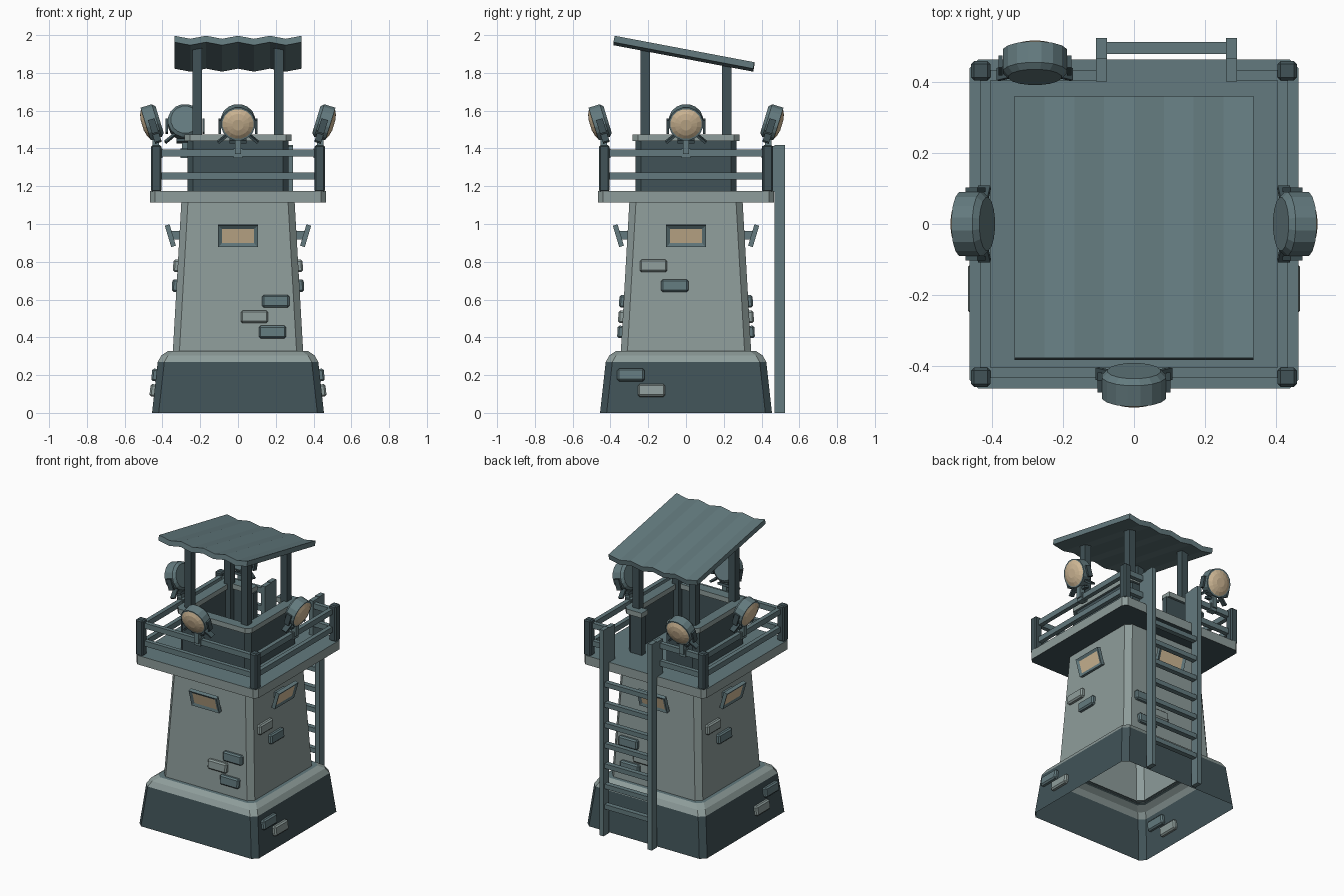
import bpy, bmesh, math
from mathutils import Matrix, Vector

if "Cube" in bpy.data.objects:
    bpy.data.objects.remove(bpy.data.objects["Cube"])

def material(name, rgb):
    m = bpy.data.materials.new(name)
    m.diffuse_color = (*rgb, 1)
    m.use_nodes = True
    m.node_tree.nodes["Principled BSDF"].inputs["Base Color"].default_value = m.diffuse_color
    return m

LIGHT = material("light_stone", (0.27, 0.335, 0.325))
BLUE = material("blue_grey_metal", (0.125, 0.195, 0.21))
DARK = material("dark_slate", (0.052, 0.085, 0.095))
TAN = material("warm_glass", (0.64, 0.49, 0.31))
I = Matrix()

def rot(axis, a):
    return Matrix.Rotation(a, 4, axis)

def move(x, y, z):
    return Matrix.Translation((x, y, z))

def finish(name, bm, mats, M=I):
    bm.transform(M)
    me = bpy.data.meshes.new(name)
    bm.to_mesh(me)
    bm.free()
    for m in mats:
        me.materials.append(m)
    ob = bpy.data.objects.new(name, me)
    bpy.context.collection.objects.link(ob)
    return ob

def box(name, lo, hi, mat, M=I, bevel=0.0):
    bm = bmesh.new()
    size = [b - a for a, b in zip(lo, hi)]
    mid = [(a + b) / 2 for a, b in zip(lo, hi)]
    bmesh.ops.create_cube(bm, size=1, matrix=move(*mid) @ Matrix.Diagonal((*size, 1)))
    if bevel:
        bmesh.ops.bevel(bm, geom=bm.edges[:], offset=bevel, segments=1, affect='EDGES')
    return finish(name, bm, [mat], M)

def octo(h, c):
    # square outline with cut corners
    k = h - c
    return [(-k, -h), (k, -h), (h, -k), (h, k), (k, h), (-k, h), (-h, k), (-h, -k)]

def shell(name, profile, c, mats, rule):
    # open stack of cut-corner squares
    bm = bmesh.new()
    rings = [[bm.verts.new((x, y, z)) for x, y in octo(h, c)] for h, z in profile]
    for i in range(len(rings) - 1):
        a, b = rings[i], rings[i + 1]
        for j in range(8):
            k = (j + 1) % 8
            bm.faces.new((a[j], a[k], b[k], b[j])).material_index = rule(i)
    return finish(name, bm, mats)

def prism(name, pts, z0, z1, mats):
    # materials: side, top, bottom
    bm = bmesh.new()
    f = bm.faces.new([bm.verts.new((x, y, z0)) for x, y in pts])
    ex = bmesh.ops.extrude_face_region(bm, geom=[f])["geom"]
    bmesh.ops.translate(bm, vec=(0, 0, z1 - z0), verts=[v for v in ex if isinstance(v, bmesh.types.BMVert)])
    bmesh.ops.recalc_face_normals(bm, faces=bm.faces[:])
    for f in bm.faces:
        f.normal_update()
        f.material_index = 1 if f.normal.z > .5 else 2 if f.normal.z < -.5 else 0
    return finish(name, bm, mats)

# base and tapered tower, open underneath
shell("base", [(.455, 0), (.425, .27), (.405, .305), (.37, .328), (.33, .328)], .035,
      [DARK, LIGHT, BLUE], lambda i: (0, 1, 1, 2)[i])
shell("tower", [(.345, .325), (.30, 1.115)], .035, [LIGHT], lambda i: 0)

# platform
prism("platform", octo(.465, .025), 1.113, 1.175, [LIGHT, BLUE, DARK])

# cabin parapet and cap, open at the back
def parapet_outline(h, t, c, x0, x1):
    k, n, m = h - c, h - t, h - t - c * .6
    return [(x0, h), (-k, h), (-h, k), (-h, -k), (-k, -h), (k, -h), (h, -k), (h, k), (k, h), (x1, h),
            (x1, n), (m, n), (n, m), (n, -m), (m, -n), (-m, -n), (-n, -m), (-n, m), (-m, n), (x0, n)]
prism("cabin_wall", parapet_outline(.267, .04, .03, -.04, .15), 1.175, 1.442, [DARK, DARK, DARK])
prism("cabin_cap", parapet_outline(.283, .07, .03, -.05, .14), 1.44, 1.474, [LIGHT, BLUE, BLUE])

# roof posts
for sx in (-1, 1):
    for sy, top in ((-1, 1.945), (1, 1.865)):
        x, y = sx * .215, sy * .215
        box("roof_post", (x - .025, y - .025, 1.175), (x + .025, y + .025, top), DARK)

# corrugated sloping roof
bm = bmesh.new()
slope = .14 / .74
def roof_point(i, y, low):
    wave = .007 if i % 2 == 0 else -.009
    return (-.337 + i * .674 / 8, y - low * .006, 1.918 - slope * y + wave - low * .034)
grid = [[[bm.verts.new(roof_point(i, y, low)) for i in range(9)] for y in (-.378, .362)] for low in (0, 1)]
for i in range(8):
    (a, b), (c, d) = grid
    bm.faces.new((a[i], a[i + 1], b[i + 1], b[i]))
    bm.faces.new((c[i], d[i], d[i + 1], c[i + 1]))
    bm.faces.new((a[i], c[i], c[i + 1], a[i + 1]))
    bm.faces.new((b[i], b[i + 1], d[i + 1], d[i]))
for i in (0, 8):
    bm.faces.new((a[i], b[i], d[i], c[i]))
bmesh.ops.recalc_face_normals(bm, faces=bm.faces[:])
finish("roof", bm, [BLUE])

# railing corner posts and rails
for sx in (-1, 1):
    for sy in (-1, 1):
        x, y = sx * .433, sy * .433
        box("railing_post", (x - .027, y - .027, 1.17), (x + .027, y + .027, 1.417), DARK, bevel=.008)
for z in (1.235, 1.357):
    for a in (0, math.pi / 2, -math.pi / 2):
        box("rail", (-.42, -.435, z), (.42, -.406, z + .037), BLUE, rot('Z', a))
    box("back_rail", (-.42, .406, z), (-.09, .435, z + .037), BLUE)
    box("back_rail", (.27, .406, z), (.42, .435, z + .037), BLUE)

# ladder
for x in (-.107, .26):
    box("ladder_stile", (x, .468, 0), (x + .031, .525, 1.417), BLUE)
    box("ladder_railing_post", (x, .402, 1.17), (x + .031, .468, 1.412), BLUE)
for k in range(7):
    z = .2 + .14 * k
    box("ladder_rung", (-.08, .48, z - .016), (.265, .514, z + .016), BLUE)

# windows: tilted hoods with inset glass, one on each side
def window(M):
    bm = bmesh.new()
    bmesh.ops.create_cube(bm, size=1, matrix=Matrix.Diagonal((.21, .026, .118, 1)))
    bm.normal_update()
    front = [f for f in bm.faces if f.normal.y < -.5]
    bmesh.ops.inset_region(bm, faces=front, thickness=.027, depth=0)
    bmesh.ops.translate(bm, vec=(0, .008, 0), verts=front[0].verts[:])
    front[0].material_index = 1
    finish("window", bm, [BLUE, TAN], M @ move(0, -.358, .938) @ rot('X', .29))
    box("window_mount", (-.05, -.352, .918), (.05, -.30, .964), BLUE, M)
for q in range(4):
    window(rot('Z', q * math.pi / 2))

# raised bricks: u along the wall, z height, centred on the sloping face
def brick(u, z, mat, a):
    hw, tilt = (.455 - z * .111, .111) if z < .3 else (.345 - (z - .325) * .057, .057)
    M = rot('Z', math.radians(a)) @ move(u, -hw, z) @ rot('X', -tilt)
    box("brick", (-.072, -.024, -.033), (.072, .024, .033), mat, M, .009)
for u, z, m in ((.2, .59, BLUE), (.087, .508, LIGHT), (.182, .428, BLUE)):
    brick(u, z, m, 0)
    brick(-u, z, m, 180)
for u, z, m in ((-.172, .778, LIGHT), (-.06, .673, BLUE)):
    brick(u, z, m, 90)
    brick(u, z, m, -90)
for u, z, m in ((-.292, .2, BLUE), (-.183, .118, LIGHT)):
    brick(u, z, m, 90)
    brick(-u, z, m, -90)

# searchlights: lathed drum with domed lens, bracket and stalk
def searchlight(M):
    T = M @ move(0, -.455, 1.54) @ rot('X', .3)
    prof = [(.076, .042), (.092, .026), (.092, -.036), (.083, -.036), (.06, -.048), (.03, -.055)]
    n = 16
    bm = bmesh.new()
    rings = [[bm.verts.new((r * math.cos(2 * math.pi * (j + .5) / n), y, r * math.sin(2 * math.pi * (j + .5) / n)))
              for j in range(n)] for r, y in prof]
    for i in range(len(rings) - 1):
        for j in range(n):
            k = (j + 1) % n
            f = bm.faces.new((rings[i][j], rings[i][k], rings[i + 1][k], rings[i + 1][j]))
            f.material_index = int(i >= 3)
    bm.faces.new(rings[0])
    bm.faces.new(rings[-1]).material_index = 1
    bmesh.ops.recalc_face_normals(bm, faces=bm.faces[:])
    finish("searchlight", bm, [BLUE, TAN], T)
    for s in (-.097, .097):
        box("bracket_arm", (s - .006, -.018, -.06), (s + .006, .018, .015), DARK, T)
        # slanted lower arm joining the stalk
        box("bracket_lower_arm", (-.045, -.018, -.006), (.045, .018, .006), DARK,
            T @ move(s * .72, 0, -.082) @ rot('Y', math.copysign(-.7, s)))
    box("bracket_base", (-.045, -.018, -.114), (.045, .018, -.098), DARK, T)
    box("stalk", (-.017, -.452, 1.37), (.017, -.418, 1.45), BLUE, M)
    box("rail_clamp", (-.024, -.442, 1.35), (.024, -.400, 1.40), BLUE, M)
for a in (0, 90, -90):
    searchlight(rot('Z', math.radians(a)))
searchlight(move(-.28, 0, 0) @ rot('Z', math.pi))
